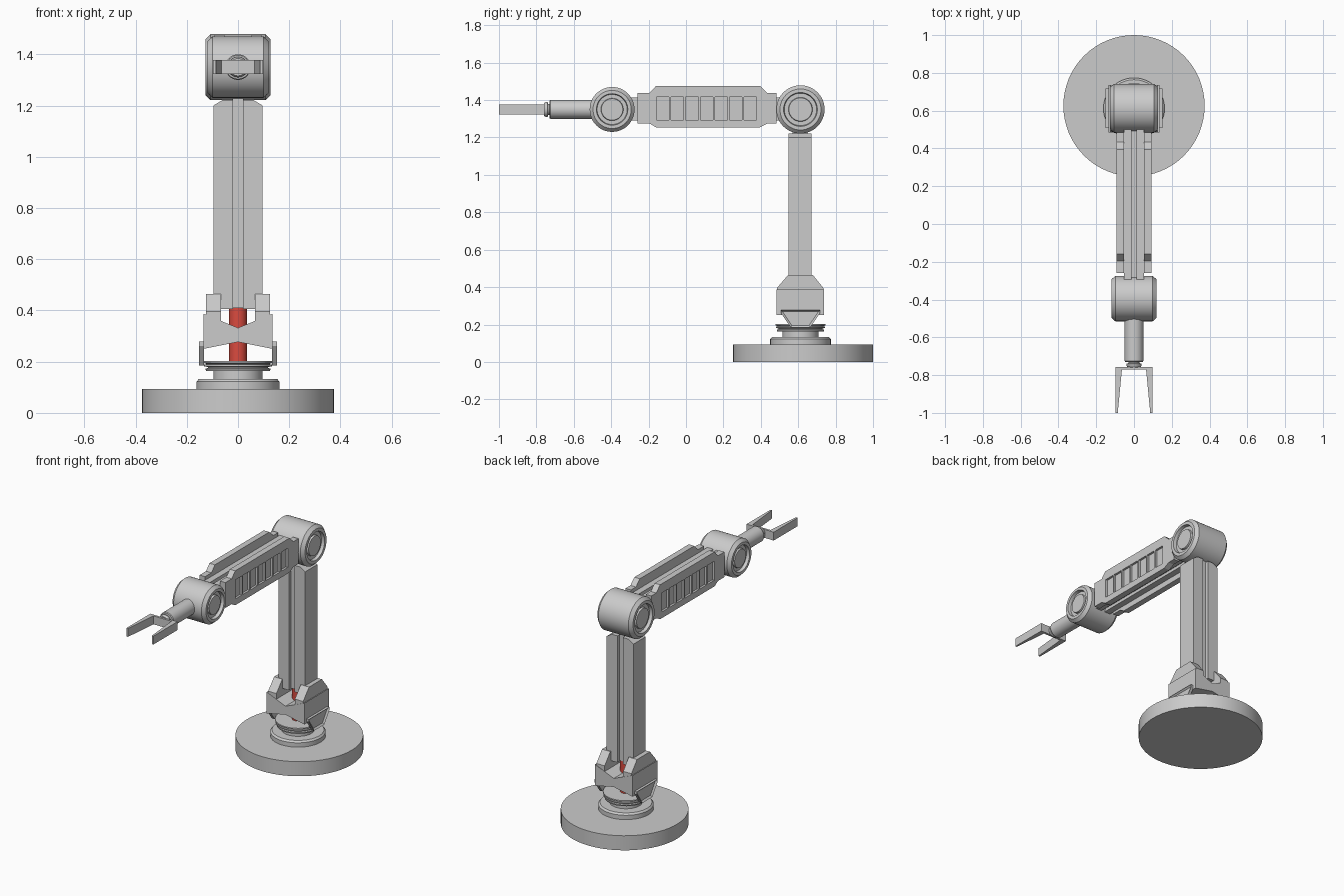
import bpy, bmesh, math
from mathutils import Vector

if "Cube" in bpy.data.objects:
    bpy.data.objects.remove(bpy.data.objects["Cube"])

PY = 0.612   # y of the column and shoulder
AZ = 1.35    # height of the forearm axis


def finish(name, bm, smooth=False):
    bmesh.ops.recalc_face_normals(bm, faces=bm.faces)
    me = bpy.data.meshes.new(name)
    bm.to_mesh(me)
    bm.free()
    ob = bpy.data.objects.new(name, me)
    bpy.context.collection.objects.link(ob)
    bpy.ops.object.select_all(action='DESELECT')
    bpy.context.view_layer.objects.active = ob
    ob.select_set(True)
    if smooth:
        bpy.ops.object.shade_smooth_by_angle(angle=math.radians(30))
    return ob


def extrude(bm, pts, axis, a, b):
    """Extrude a 2D outline along one axis from a to b."""
    put = {'x': lambda p, t: (t, p[0], p[1]),
           'y': lambda p, t: (p[0], t, p[1]),
           'z': lambda p, t: (p[0], p[1], t)}[axis]
    lo = [bm.verts.new(put(p, a)) for p in pts]
    hi = [bm.verts.new(put(p, b)) for p in pts]
    bm.faces.new(lo)
    bm.faces.new(hi)
    n = len(pts)
    for i in range(n):
        j = (i + 1) % n
        bm.faces.new((lo[i], lo[j], hi[j], hi[i]))


def prism(name, pts, axis, a, b):
    bm = bmesh.new()
    extrude(bm, pts, axis, a, b)
    return finish(name, bm)


def rect(u0, u1, v0, v1):
    return [(u0, v0), (u1, v0), (u1, v1), (u0, v1)]


def lathe(name, prof, axis, centre, n=48):
    """Spin a (radius, height) profile around an axis."""
    bm = bmesh.new()
    rings = []
    for r, h in prof:
        ring = []
        for i in range(n if r > 0 else 1):
            t = 2 * math.pi * i / n
            c, s = r * math.cos(t), r * math.sin(t)
            p = {'x': (h, c, s), 'y': (c, h, s), 'z': (c, s, h)}[axis]
            ring.append(bm.verts.new(Vector(p) + Vector(centre)))
        rings.append(ring)
    for A, B in zip(rings, rings[1:]):
        for i in range(n):
            vs = [A[i % len(A)], A[(i + 1) % len(A)], B[(i + 1) % len(B)], B[i % len(B)]]
            bm.faces.new(list(dict.fromkeys(vs)))
    return finish(name, bm, True)


# Base disc and stepped turntable
lathe("base_disc", [(0, 0), (.374, 0), (.374, .094), (0, .094)], 'z', (0, .626, 0), 64)
lathe("turntable", [(0, .09), (.162, .09), (.162, .122), (.152, .133), (.096, .133), (.096, .163),
                    (.125, .163), (.127, .172), (.118, .175), (.118, .179), (.132, .182),
                    (.132, .188), (.122, .191), (.134, .195), (.134, .203), (0, .203)],
      'z', (0, PY, 0))

# Red core pipe
pipe = lathe("core_pipe", [(0, .2), (.035, .2), (.035, .42), (0, .42)], 'z', (0, PY, 0), 24)
red = bpy.data.materials.new("red")
red.diffuse_color = (.7, .07, .05, 1)
red.use_nodes = True
red.node_tree.nodes["Principled BSDF"].inputs["Base Color"].default_value = red.diffuse_color
pipe.data.materials.append(red)

# Shoulder bracket: saddle, two cheeks and two framed legs
prism("bracket_saddle", [(-.135, .25), (0, .277), (.135, .25), (.135, .387), (0, .332), (-.135, .387)],
      'y', PY - .128, PY + .125)
for side, s in (("left", -1), ("right", 1)):
    prism("bracket_cheek_" + side,
          [(PY - .126, .34), (PY + .123, .34), (PY + .123, .395), (PY + .066, .465),
           (PY - .066, .465), (PY - .126, .395)], 'x', s * .066, s * .125)
    bm = bmesh.new()
    extrude(bm, [(PY - .105, .278), (PY + .105, .278), (PY + .105, .262), (PY + .052, .185),
                 (PY - .052, .185), (PY - .105, .262)], 'x', s * .132, s * .152)
    bm.faces.ensure_lookup_table()
    bmesh.ops.recalc_face_normals(bm, faces=bm.faces)
    outer = max(bm.faces, key=lambda f: abs(f.calc_center_median().x))
    bmesh.ops.inset_region(bm, faces=[outer], thickness=.012)
    bmesh.ops.translate(bm, verts=outer.verts, vec=(-s * .01, 0, 0))
    finish("bracket_leg_" + side, bm)

# Upright column: two beams with a recessed web
for side, s in (("left", -1), ("right", 1)):
    prism("column_beam_" + side,
          [(s * .02, .405), (s * .096, .405), (s * .096, 1.2), (s * .06, 1.222), (s * .02, 1.222)],
          'y', PY - .064, PY + .06)
prism("column_web", rect(-.021, .021, PY - .042, PY + .038), 'z', .41, 1.25)


# Pivot joints with recessed end discs
def joint(name, r, h, y):
    half = [(0, h - .008), (r * .48, h - .008), (r * .5, h - .02), (r * .67, h - .02),
            (r * .7, h), (r * .85, h), (r, h - .02)]
    lathe(name, half + [(a, -b) for a, b in reversed(half)], 'x', (0, y, AZ))


joint("shoulder_joint", .129, .127, PY)
joint("wrist_joint", .12, .119, -.395)

# Forearm core: two rails and a web
for side, s in (("left", -1), ("right", 1)):
    prism("forearm_rail_" + side, rect(s * .012, s * .054, 1.29, 1.415), 'y', -.3, .52)
prism("forearm_web", rect(-.013, .013, 1.31, 1.395), 'y', -.3, .52)

# Forearm side plates with seven recessed windows each
outline = [(-.26, 1.275), (-.195, 1.275), (-.16, 1.254), (.395, 1.254), (.435, 1.275), (.485, 1.275),
           (.485, 1.438), (.435, 1.438), (.395, 1.476), (-.16, 1.476), (-.195, 1.438), (-.26, 1.438)]
for side, s in (("left", -1), ("right", 1)):
    bm = bmesh.new()
    for i in range(7):
        y = -.157 + i * .0778
        extrude(bm, rect(y, y + .067, 1.294, 1.417), 'x', s * .078, s * .12)
    cutter = finish("window_cutter", bm)
    cutter.hide_render = True
    plate = prism("forearm_plate_" + side, outline, 'x', s * .053, s * .092)
    mod = plate.modifiers.new("windows", 'BOOLEAN')
    mod.operation = 'DIFFERENCE'
    mod.solver = 'EXACT'
    mod.object = cutter
    bpy.ops.object.modifier_apply(modifier=mod.name)
    bpy.data.objects.remove(cutter)

# Wrist shaft with a stepped collar
lathe("wrist_shaft", [(0, -.45), (.05, -.45), (.05, -.725), (.046, -.73), (.03, -.73), (.03, -.737),
                      (.04, -.74), (.04, -.75), (.034, -.759), (0, -.759)], 'y', (0, 0, AZ), 32)

# Two-finger gripper
prism("gripper", [(-.097, -.756), (-.097, -1), (-.086, -1), (-.064, -.771), (.064, -.771),
                  (.086, -1), (.097, -1), (.097, -.756)], 'z', AZ - .027, AZ + .027)
